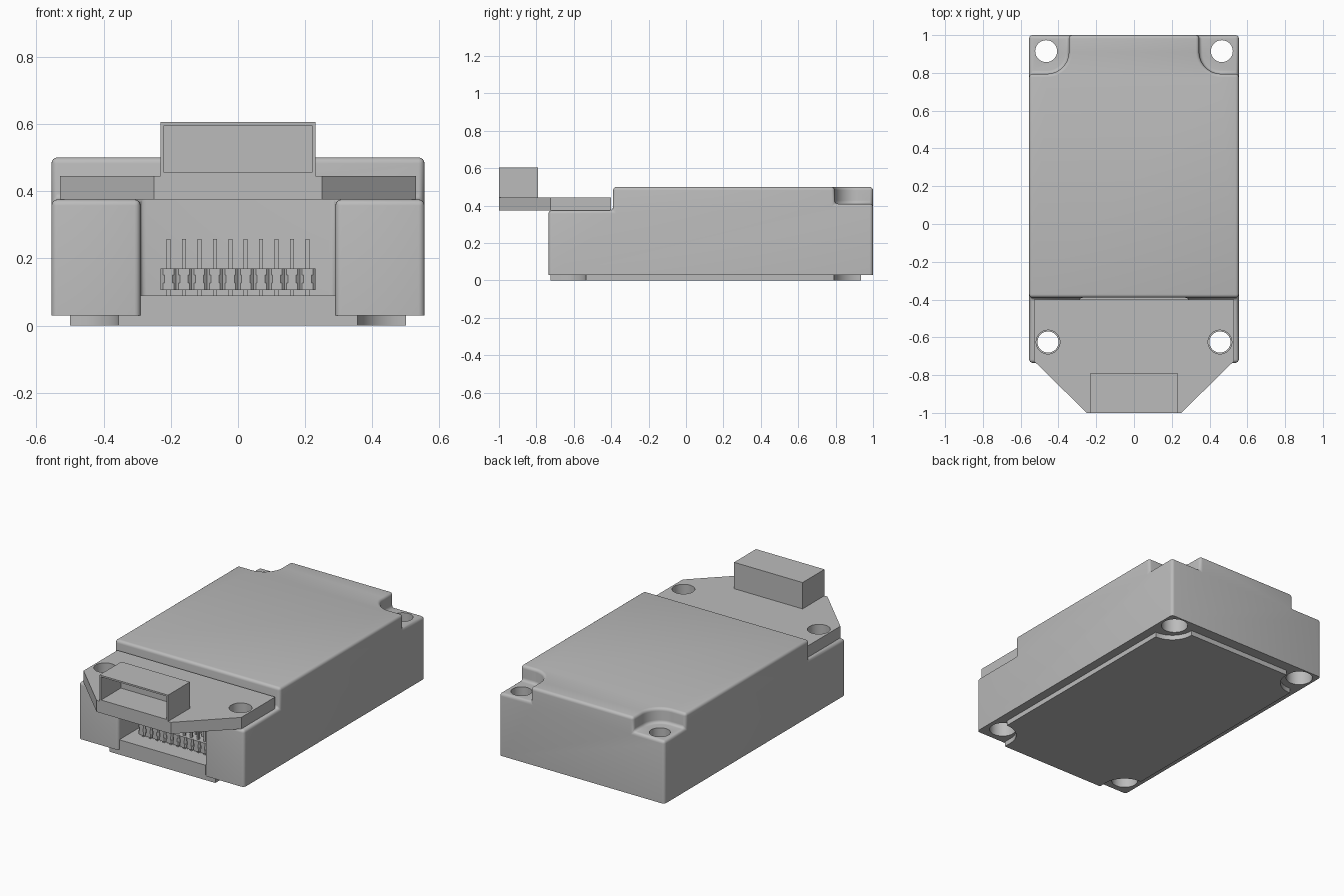
import bpy, bmesh, math
from mathutils import Matrix, Vector

cube = bpy.data.objects.get("Cube")
if cube:
    bpy.data.objects.remove(cube, do_unlink=True)

# Single grey finish
grey = bpy.data.materials.new("plain grey")
grey.use_nodes = True
COLOUR = (0.5, 0.5, 0.5, 1)
grey.diffuse_color = COLOUR
grey.node_tree.nodes["Principled BSDF"].inputs["Base Color"].default_value = COLOUR


def make(name, bm):
    bmesh.ops.recalc_face_normals(bm, faces=bm.faces)
    mesh = bpy.data.meshes.new(name)
    bm.to_mesh(mesh)
    bm.free()
    mesh.materials.append(grey)
    ob = bpy.data.objects.new(name, mesh)
    bpy.context.collection.objects.link(ob)
    return ob


def add_prism(bm, outline, z0, z1):
    """Extrude a plan outline between two heights."""
    face = bm.faces.new([bm.verts.new((x, y, z0)) for x, y in outline])
    out = bmesh.ops.extrude_face_region(bm, geom=[face])
    top = [v for v in out["geom"] if isinstance(v, bmesh.types.BMVert)]
    bmesh.ops.translate(bm, verts=top, vec=(0, 0, z1 - z0))


def prism(name, outline, z0, z1):
    bm = bmesh.new()
    add_prism(bm, outline, z0, z1)
    return make(name, bm)


def rect(x0, x1, y0, y1):
    return [(x0, y0), (x1, y0), (x1, y1), (x0, y1)]


def circle(cx, cy, r, n=40):
    return [(cx + r * math.cos(math.tau * i / n), cy + r * math.sin(math.tau * i / n))
            for i in range(n)]


def corner(sx, sy, x, y, r):
    """Corner pocket whose inner corner at (x, y) is rounded."""
    arc = []
    for i in range(13):
        a = math.pi / 2 * i / 12
        arc.append((sx * (x + r - r * math.cos(a)), sy * (y + r - r * math.sin(a))))
    return [(sx * x, sy * 1.3)] + arc + [(sx * 0.8, sy * y), (sx * 0.8, sy * 1.3)]


def apply(ob, mod):
    with bpy.context.temp_override(object=ob, active_object=ob, selected_objects=[ob]):
        bpy.ops.object.modifier_apply(modifier=mod.name)


def cut(ob, outline, z0, z1):
    cutter = prism("cutter", outline, z0, z1)
    cutter.hide_render = True
    mod = ob.modifiers.new("cut", 'BOOLEAN')
    mod.operation = 'DIFFERENCE'
    mod.solver = 'EXACT'
    mod.object = cutter
    apply(ob, mod)
    bpy.data.objects.remove(cutter, do_unlink=True)


def smooth(ob):
    bpy.ops.object.select_all(action='DESELECT')
    ob.select_set(True)
    bpy.context.view_layer.objects.active = ob
    bpy.ops.object.shade_smooth_by_angle(angle=math.radians(35))


# Housing: tall rear block with two lower front legs around an open bay
W, BAY, STEP, FRONT = 0.555, 0.29, -0.39, -0.735
bm = bmesh.new()
xs = (-W, -BAY, BAY, W)
line = [bm.verts.new((x, STEP, -0.1)) for x in xs]
tips = [bm.verts.new((x, FRONT, -0.1)) for x in xs]
rear = [bm.verts.new((x, 1, -0.1)) for x in (W, -W)]
plan = [bm.faces.new(line + rear),
        bm.faces.new([tips[0], tips[1], line[1], line[0]]),
        bm.faces.new([tips[2], tips[3], line[3], line[2]])]
out = bmesh.ops.extrude_face_region(bm, geom=plan)
verts = [g for g in out["geom"] if isinstance(g, bmesh.types.BMVert)]
bmesh.ops.translate(bm, verts=verts, vec=(0, 0, 0.475))
upper = next(g for g in out["geom"] if isinstance(g, bmesh.types.BMFace)
             and g.calc_center_median().y > 0)
out = bmesh.ops.extrude_face_region(bm, geom=[upper])
verts = [g for g in out["geom"] if isinstance(g, bmesh.types.BMVert)]
bmesh.ops.translate(bm, verts=verts, vec=(0, 0, 0.125))
bmesh.ops.delete(bm, geom=[f for f in (upper,) if f.is_valid], context='FACES')
bmesh.ops.recalc_face_normals(bm, faces=bm.faces)
bmesh.ops.dissolve_limit(bm, angle_limit=0.01, verts=bm.verts, edges=bm.edges)
housing = make("housing", bm)
for s in (-1, 1):
    cut(housing, corner(s, 1, 0.345, 0.795, 0.115), 0.41, 0.7)
bevel = housing.modifiers.new("round", 'BEVEL')
bevel.width = 0.018
bevel.segments = 4
bevel.limit_method = 'ANGLE'
bevel.angle_limit = math.radians(40)
apply(housing, bevel)
cut(housing, rect(-1, 1, -1.5, 1.5), -0.5, 0.03)

# Screw holes, wider from below
for s in (-1, 1):
    for x, y, r in ((0.465, 0.915, 0.058), (0.455, -0.625, 0.056)):
        cut(housing, circle(s * x, y, r), -0.3, 0.8)
        cut(housing, circle(s * x, y, 0.075), -0.3, 0.25)
smooth(housing)

# Base plate with scooped corners, and the raised floor of the bay
base = prism("base_plate", rect(-0.5, 0.5, -0.725, 0.935), 0, 0.03)
for s in (-1, 1):
    cut(base, corner(s, 1, 0.355, 0.79, 0.14), -0.2, 0.2)
    cut(base, corner(s, -1, 0.355, 0.535, 0.14), -0.2, 0.2)
smooth(base)
prism("bay_floor", rect(-BAY, BAY, -0.725, STEP), 0.005, 0.09)

# Tapered mounting plate over the legs
plate = prism("mounting_plate", [(-0.53, -0.4), (-0.53, -0.725), (-0.25, -1),
                                 (0.25, -1), (0.53, -0.725), (0.53, -0.4)], 0.375, 0.445)
for s in (-1, 1):
    cut(plate, circle(s * 0.455, -0.625, 0.063), 0.2, 0.6)
smooth(plate)

# Hollow socket, open at the front
socket = prism("socket", rect(-0.23, 0.23, -1, -0.79), 0.44, 0.605)
cut(socket, rect(-0.22, 0.22, -1.1, -0.81), 0.455, 0.595)

# Pin header: chamfered blocks with a waist, and upright pins
PITCH = 0.046


def octagon(cx, cy, h, c):
    return [(cx + x, cy + y) for x, y in (
        (-h, c - h), (c - h, -h), (h - c, -h), (h, c - h),
        (h, h - c), (h - c, h), (c - h, h), (-h, h - c))]


blocks, pins = bmesh.new(), bmesh.new()
for row in range(2):
    for i in range(10):
        x, y = (i - 4.5) * PITCH, -0.61 + row * PITCH
        half = PITCH / 2
        add_prism(blocks, octagon(x, y, half, 0.007), 0.105, 0.127)
        add_prism(blocks, octagon(x, y, half, 0.011), 0.127, 0.15)
        add_prism(blocks, octagon(x, y, half, 0.007), 0.15, 0.17)
        add_prism(pins, rect(x - 0.006, x + 0.006, y - 0.006, y + 0.006), 0.088, 0.258)
make("header_blocks", blocks)
make("header_pins", pins)
